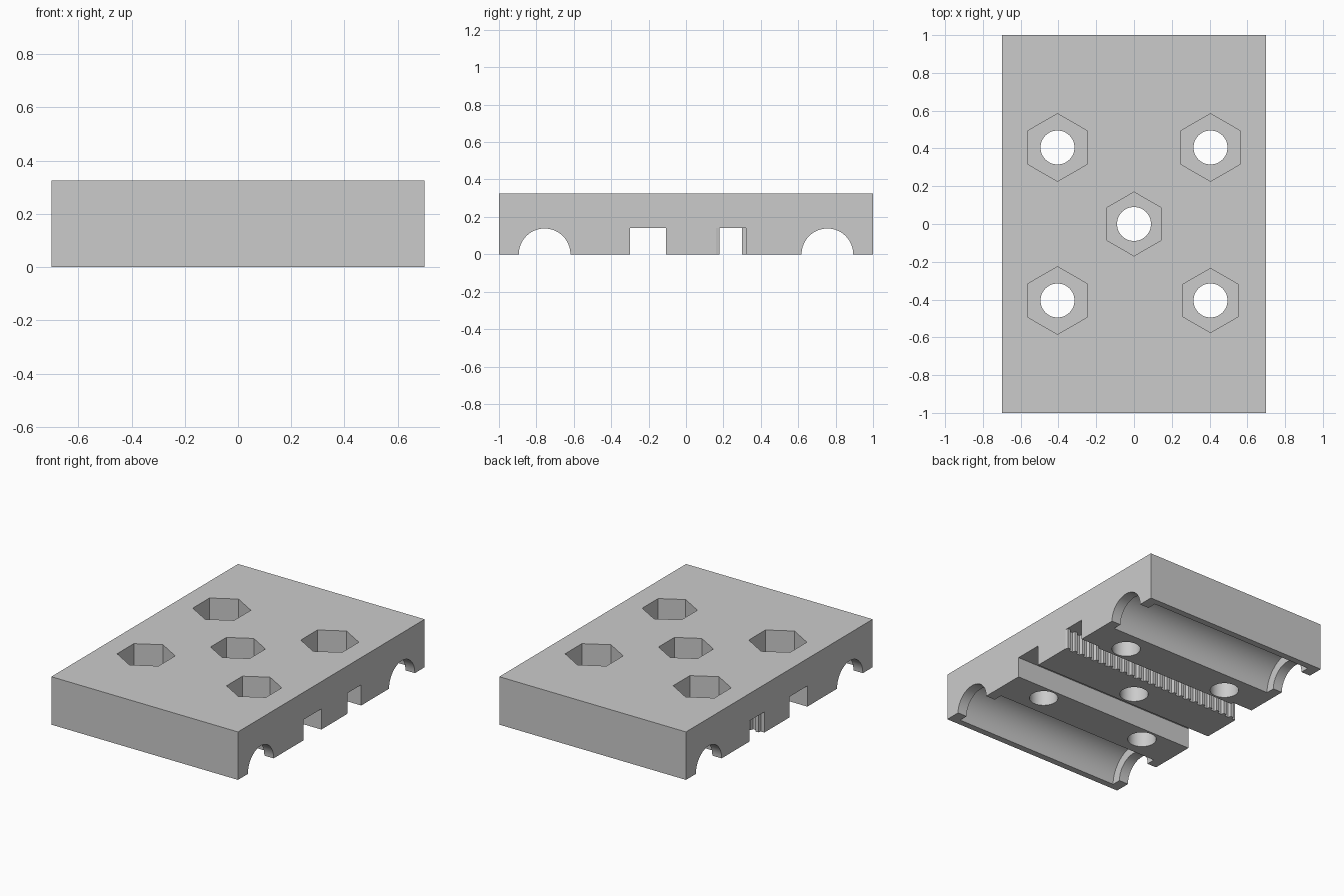
import bpy, bmesh, math
from mathutils import Matrix

if "Cube" in bpy.data.objects:
    bpy.data.objects.remove(bpy.data.objects["Cube"], do_unlink=True)

HALF_X, HALF_Y, HEIGHT = 0.7, 1.0, 0.325
SLOT_TOP = 0.14

grey = bpy.data.materials.new("plain_grey")
grey.use_nodes = True
colour = (0.6, 0.6, 0.6, 1)
grey.diffuse_color = colour
grey.node_tree.nodes["Principled BSDF"].inputs["Base Color"].default_value = colour


def make_object(name, bm):
    bmesh.ops.recalc_face_normals(bm, faces=bm.faces)
    mesh = bpy.data.meshes.new(name)
    bm.to_mesh(mesh)
    bm.free()
    mesh.materials.append(grey)
    obj = bpy.data.objects.new(name, mesh)
    bpy.context.collection.objects.link(obj)
    return obj


def prism(name, outline, z0, z1):
    bm = bmesh.new()
    face = bm.faces.new([bm.verts.new((x, y, z0)) for x, y in outline])
    top = bmesh.ops.extrude_face_region(bm, geom=[face])["geom"]
    verts = [v for v in top if isinstance(v, bmesh.types.BMVert)]
    bmesh.ops.translate(bm, verts=verts, vec=(0, 0, z1 - z0))
    return make_object(name, bm)


def box(name, x, y0, y1, z0, z1):
    return prism(name, [(-x, y0), (x, y0), (x, y1), (-x, y1)], z0, z1)


def ring(x, y, radius, sides):
    turn = math.tau / sides
    return [(x + radius * math.sin(i * turn), y + radius * math.cos(i * turn))
            for i in range(sides)]


def rod(name, y, radius, length):
    bm = bmesh.new()
    spin = Matrix.Translation((0, y, 0)) @ Matrix.Rotation(math.pi / 2, 4, "Y")
    bmesh.ops.create_cone(bm, cap_ends=True, segments=64, radius1=radius,
                          radius2=radius, depth=length, matrix=spin)
    return make_object(name, bm)


# Solid block
block = box("carriage_block", HALF_X, -HALF_Y, HALF_Y, 0, HEIGHT)
cutters = []

# Rod channels with wider bearing pockets between end lips
for y in (-0.756, 0.756):
    cutters.append(rod("rod_channel", y, 0.138, 2))
    cutters.append(rod("bearing_pocket", y, 0.2, 1.26))

# Plain belt slot
cutters.append(box("plain_slot", 1, -0.3, -0.107, -0.1, SLOT_TOP))

# Toothed belt slot
teeth = 24
pitch = 2 * HALF_X / teeth
outline = [(-1, 0.32), (-1, 0.16)]
for i in range(teeth):
    start = -HALF_X + i * pitch
    outline += [(start + f * pitch, y) for f, y in
                ((0.45, 0.16), (0.55, 0.18), (0.9, 0.18), (0.99, 0.16))]
outline += [(1, 0.16), (1, 0.32), (0.55, 0.32), (0.55, 0.3), (-0.55, 0.3), (-0.55, 0.32)]
cutters.append(prism("toothed_slot", outline, -0.1, SLOT_TOP))

# Bolt holes with hexagonal nut recesses
for x, y, r in ((0, 0, 0.169), (-0.405, 0.405, 0.179), (0.405, 0.405, 0.179),
                (-0.405, -0.405, 0.179), (0.405, -0.405, 0.17)):
    cutters.append(prism("bolt_hole", ring(x, y, 0.09, 48), -0.1, 0.5))
    cutters.append(prism("nut_recess", ring(x, y, r, 6), 0.16, 0.5))

# Cut the block, then discard the cutters
bpy.context.view_layer.objects.active = block
block.select_set(True)
for cutter in cutters:
    cutter.hide_render = True
    cut = block.modifiers.new(cutter.name, "BOOLEAN")
    cut.operation = "DIFFERENCE"
    cut.solver = "EXACT"
    cut.object = cutter
    bpy.ops.object.modifier_apply(modifier=cut.name)
    bpy.data.objects.remove(cutter, do_unlink=True)

bpy.ops.object.shade_smooth_by_angle(angle=math.radians(30))
